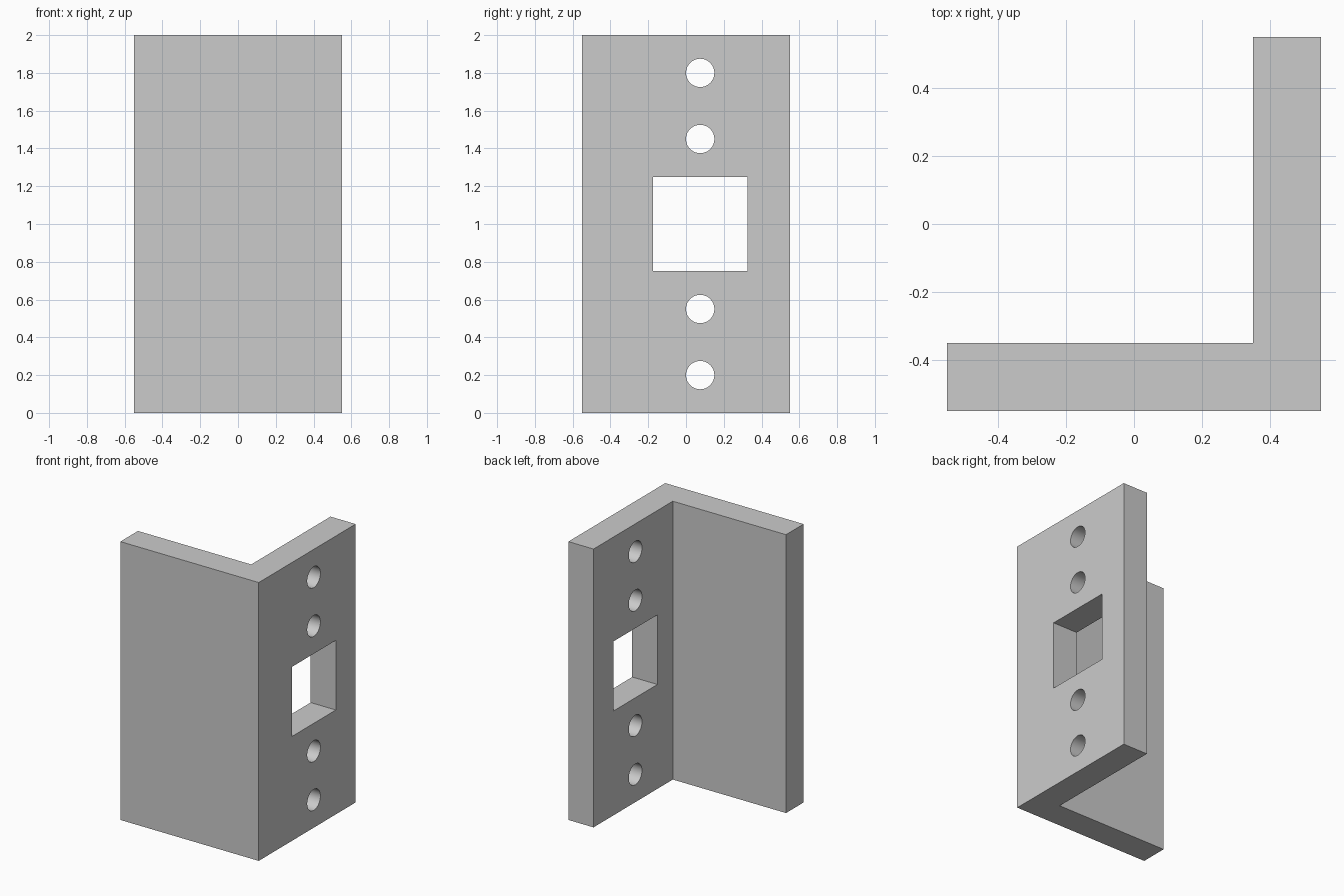
import bpy, bmesh, math
from mathutils import Matrix

if "Cube" in bpy.data.objects:
    bpy.data.objects.remove(bpy.data.objects["Cube"])

HEIGHT, HALF, THICK = 2.0, 0.55, 0.2
INNER = HALF - THICK
HOLE_Y, HOLE_R = 0.075, 0.075
HOLE_Z = (0.2, 0.55, 1.45, 1.8)
WINDOW = 0.5


def make_object(name, bm):
    bmesh.ops.recalc_face_normals(bm, faces=bm.faces)
    mesh = bpy.data.meshes.new(name)
    bm.to_mesh(mesh)
    bm.free()
    obj = bpy.data.objects.new(name, mesh)
    bpy.context.collection.objects.link(obj)
    return obj


# L-shaped profile raised to full height
profile = [(-HALF, -HALF), (HALF, -HALF), (HALF, HALF),
           (INNER, HALF), (INNER, -INNER), (-HALF, -INNER)]
bm = bmesh.new()
base = bm.faces.new([bm.verts.new((x, y, 0)) for x, y in profile])
top = bmesh.ops.extrude_face_region(bm, geom=[base])["geom"]
bmesh.ops.translate(bm, vec=(0, 0, HEIGHT),
                    verts=[v for v in top if isinstance(v, bmesh.types.BMVert)])
bracket = make_object("angle_bracket", bm)

# Cutters through the right flange: four round holes and a square window
bm = bmesh.new()
cut_x = HALF - THICK / 2
for z in HOLE_Z:
    place = Matrix.Translation((cut_x, HOLE_Y, z)) @ Matrix.Rotation(math.pi / 2, 4, 'Y')
    bmesh.ops.create_cone(bm, cap_ends=True, segments=48, radius1=HOLE_R,
                          radius2=HOLE_R, depth=THICK * 2, matrix=place)
bmesh.ops.create_cube(bm, size=1, matrix=Matrix.Translation((cut_x, HOLE_Y, HEIGHT / 2))
                      @ Matrix.Diagonal((THICK * 2, WINDOW, WINDOW, 1)))
cutter = make_object("hole_cutter", bm)
cutter.hide_render = True

# Cut the openings, then drop the cutter
cut = bracket.modifiers.new("openings", 'BOOLEAN')
cut.operation = 'DIFFERENCE'
cut.solver = 'EXACT'
cut.object = cutter
bpy.context.view_layer.objects.active = bracket
bracket.select_set(True)
bpy.ops.object.modifier_apply(modifier=cut.name)
bpy.data.objects.remove(cutter)
bpy.ops.object.shade_smooth_by_angle(angle=math.radians(30))
